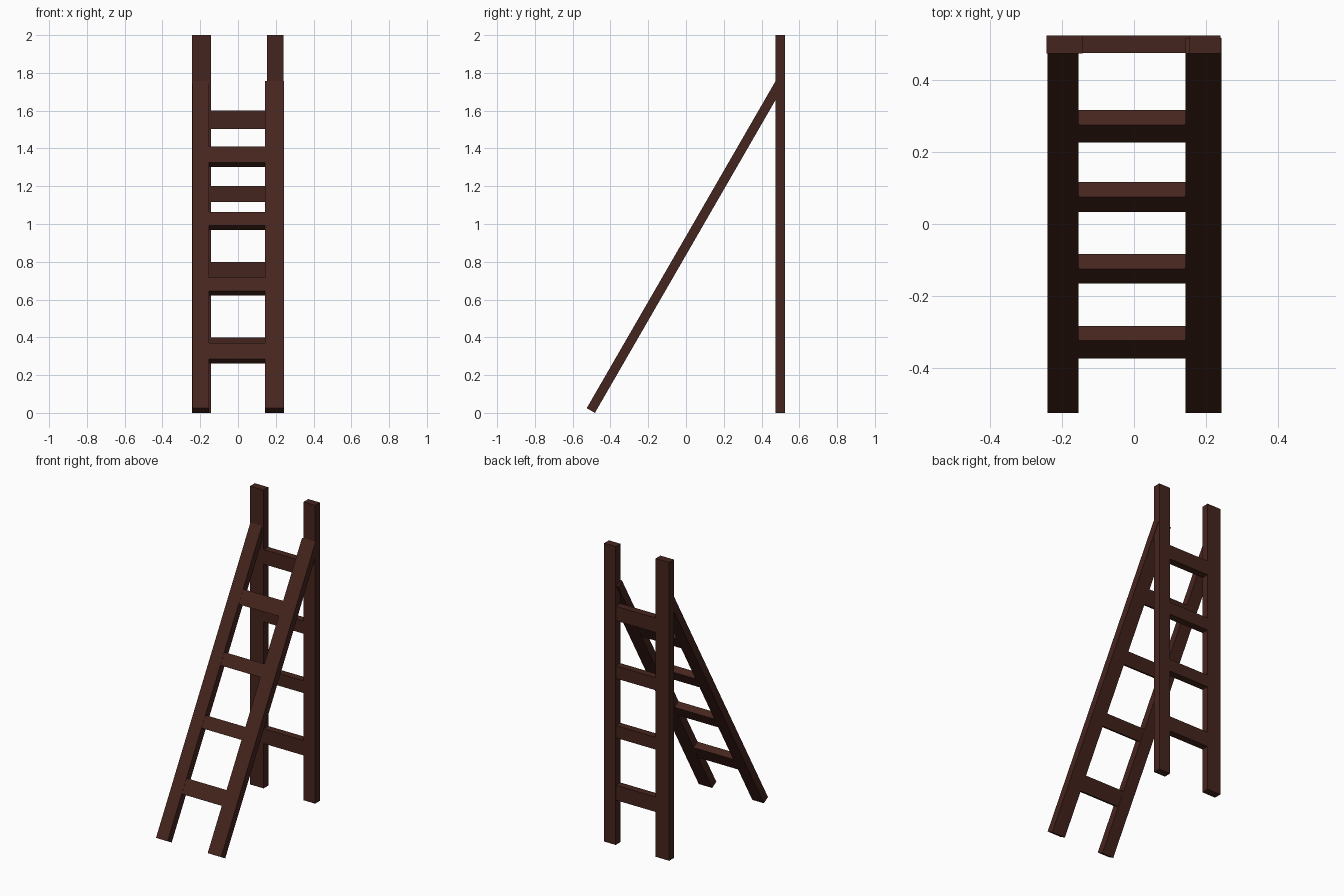
import bpy
import bmesh
import math
from mathutils import Matrix, Vector

if "Cube" in bpy.data.objects:
    bpy.data.objects.remove(bpy.data.objects["Cube"])

wood = bpy.data.materials.new("dark_wood")
wood.diffuse_color = (0.06, 0.018, 0.013, 1.0)
wood.use_nodes = True
wood.node_tree.nodes["Principled BSDF"].inputs["Base Color"].default_value = wood.diffuse_color

THICK = 0.05
LENGTH = 2.0
# bottom and top of each rung along the ladder
RUNGS = [(0.30, 0.40), (0.718, 0.80), (1.116, 1.20), (1.503, 1.60)]


def board(name, x0, x1, z0, z1, frame, thick=THICK):
    bm = bmesh.new()
    bmesh.ops.create_cube(bm, size=1)
    bmesh.ops.scale(bm, vec=Vector((abs(x1 - x0), thick, z1 - z0)), verts=bm.verts)
    mesh = bpy.data.meshes.new(name)
    bm.to_mesh(mesh)
    bm.free()
    mesh.materials.append(wood)
    ob = bpy.data.objects.new(name, mesh)
    ob.matrix_world = frame @ Matrix.Translation(((x0 + x1) / 2, 0, (z0 + z1) / 2))
    bpy.context.collection.objects.link(ob)
    return ob


def ladder(name, side, frame):
    # one wide rail and one narrow rail; side swaps them left to right
    board(name + "_wide_rail", -0.243 * side, -0.143 * side, 0, LENGTH, frame)
    board(name + "_narrow_rail", 0.154 * side, 0.24 * side, 0, LENGTH, frame)
    for i, (z0, z1) in enumerate(RUNGS):
        board(f"{name}_rung_{i + 1}", -0.143 * side, 0.154 * side, z0, z1, frame, 0.048)


# upright back ladder
ladder("back_ladder", 1, Matrix.Translation((0, 0.5, 0)))

# leaning front ladder, turned around so its wide rail is on the right
ladder("front_ladder", -1,
       Matrix.Translation((0, -0.504, 0.0125)) @ Matrix.Rotation(math.radians(-30), 4, 'X'))
